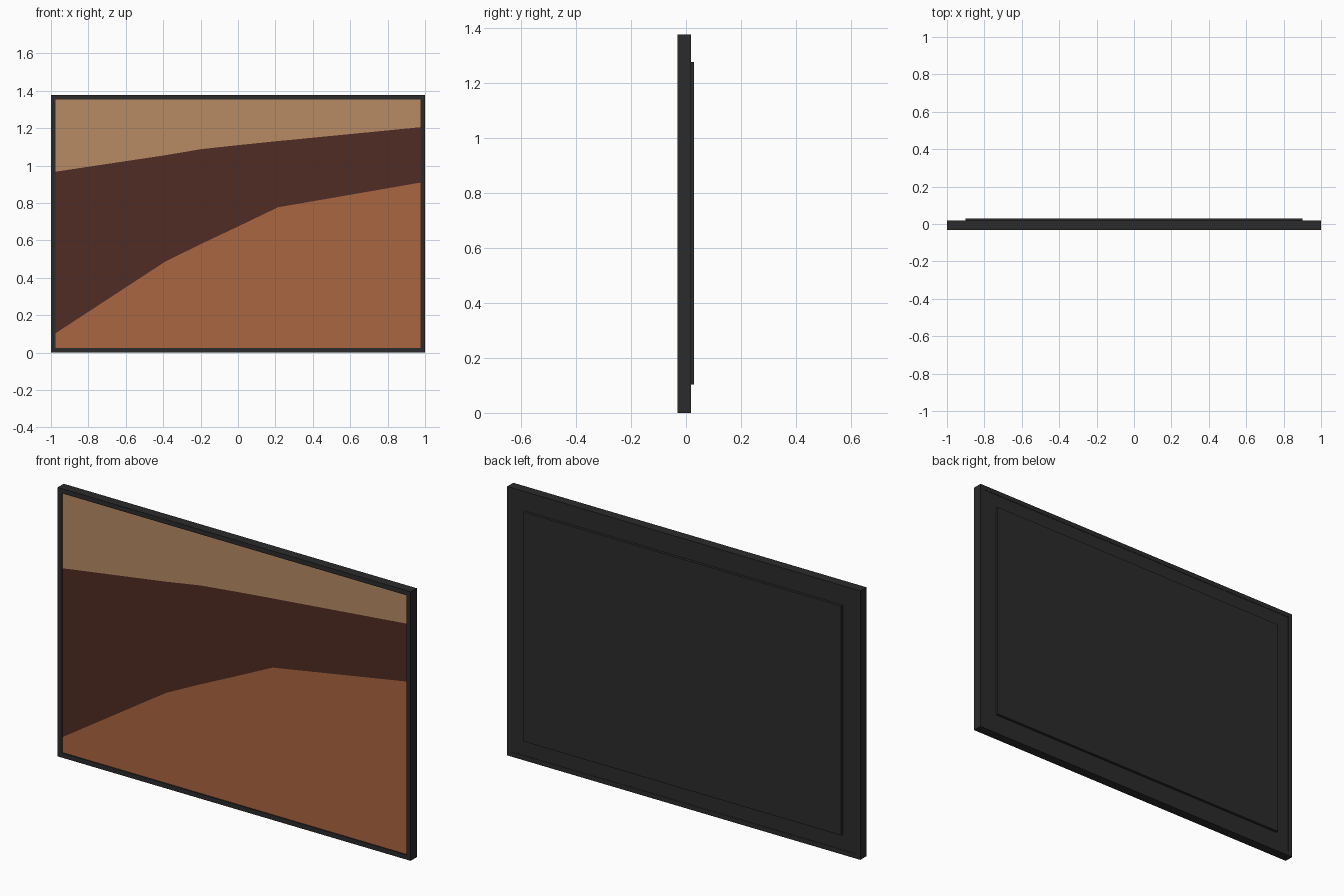
import bpy, bmesh

if "Cube" in bpy.data.objects:
    bpy.data.objects.remove(bpy.data.objects["Cube"])

W, H, B = 1.0, 1.377, 0.024          # half width, height, border width
FRONT, BACK = -0.031, 0.018          # frame depth range


def material(name, srgb):
    lin = [((c / 255 + 0.055) / 1.055) ** 2.4 for c in srgb]
    m = bpy.data.materials.new(name)
    m.diffuse_color = (*lin, 1)
    m.use_nodes = True
    m.node_tree.nodes["Principled BSDF"].inputs["Base Color"].default_value = m.diffuse_color
    return m


black = material("charcoal", (43, 43, 43))
tan = material("tan", (183, 138, 100))
brown = material("dark brown", (80, 44, 35))
orange = material("burnt orange", (171, 102, 65))


def finish(name, bm, mats):
    me = bpy.data.meshes.new(name)
    bm.to_mesh(me)
    bm.free()
    ob = bpy.data.objects.new(name, me)
    bpy.context.collection.objects.link(ob)
    for m in mats:
        me.materials.append(m)
    return ob


def box(name, x0, x1, y0, y1, z0, z1, mat):
    bm = bmesh.new()
    bmesh.ops.create_cube(bm, size=1)
    for v in bm.verts:
        v.co = ((x0 + x1) / 2 + v.co.x * (x1 - x0),
                (y0 + y1) / 2 + v.co.y * (y1 - y0),
                (z0 + z1) / 2 + v.co.z * (z1 - z0))
    return finish(name, bm, [mat])


# Mitred frame: a rectangular section carried round four corners
bm = bmesh.new()
corners = []
for sx, top in ((-1, 0), (1, 0), (1, 1), (-1, 1)):
    ring = []
    for inset, y in ((0, FRONT), (B, FRONT), (B, BACK), (0, BACK)):
        z = H - inset if top else inset
        ring.append(bm.verts.new((sx * (W - inset), y, z)))
    corners.append(ring)
for i in range(4):
    a, b = corners[i], corners[(i + 1) % 4]
    for j in range(4):
        k = (j + 1) % 4
        bm.faces.new((a[j], b[j], b[k], a[k]))
bmesh.ops.recalc_face_normals(bm, faces=bm.faces[:])
finish("frame", bm, [black])

# Backing board inside the frame and raised rear panel
box("backing_board", -W + B, W - B, -0.022, 0.016, B, H - B, black)
box("rear_panel", -0.9, 0.9, 0.012, 0.03, 0.103, 1.277, black)

# Picture: columns split into three painted bands (x, lower edge, upper edge)
columns = [(-W + B, 0.103, 0.967), (-0.39, 0.486, 1.055), (-0.195, 0.582, 1.088),
           (0.0, 0.674, 1.109), (0.214, 0.777, 1.131), (0.278, 0.788, 1.137),
           (W - B, 0.909, 1.205)]
bm = bmesh.new()
grid = [[bm.verts.new((x, -0.025, z)) for z in (B, lo, hi, H - B)]
        for x, lo, hi in columns]
for a, b in zip(grid, grid[1:]):
    for band in range(3):
        f = bm.faces.new((a[band], b[band], b[band + 1], a[band + 1]))
        f.material_index = band
finish("picture", bm, [orange, brown, tan])
